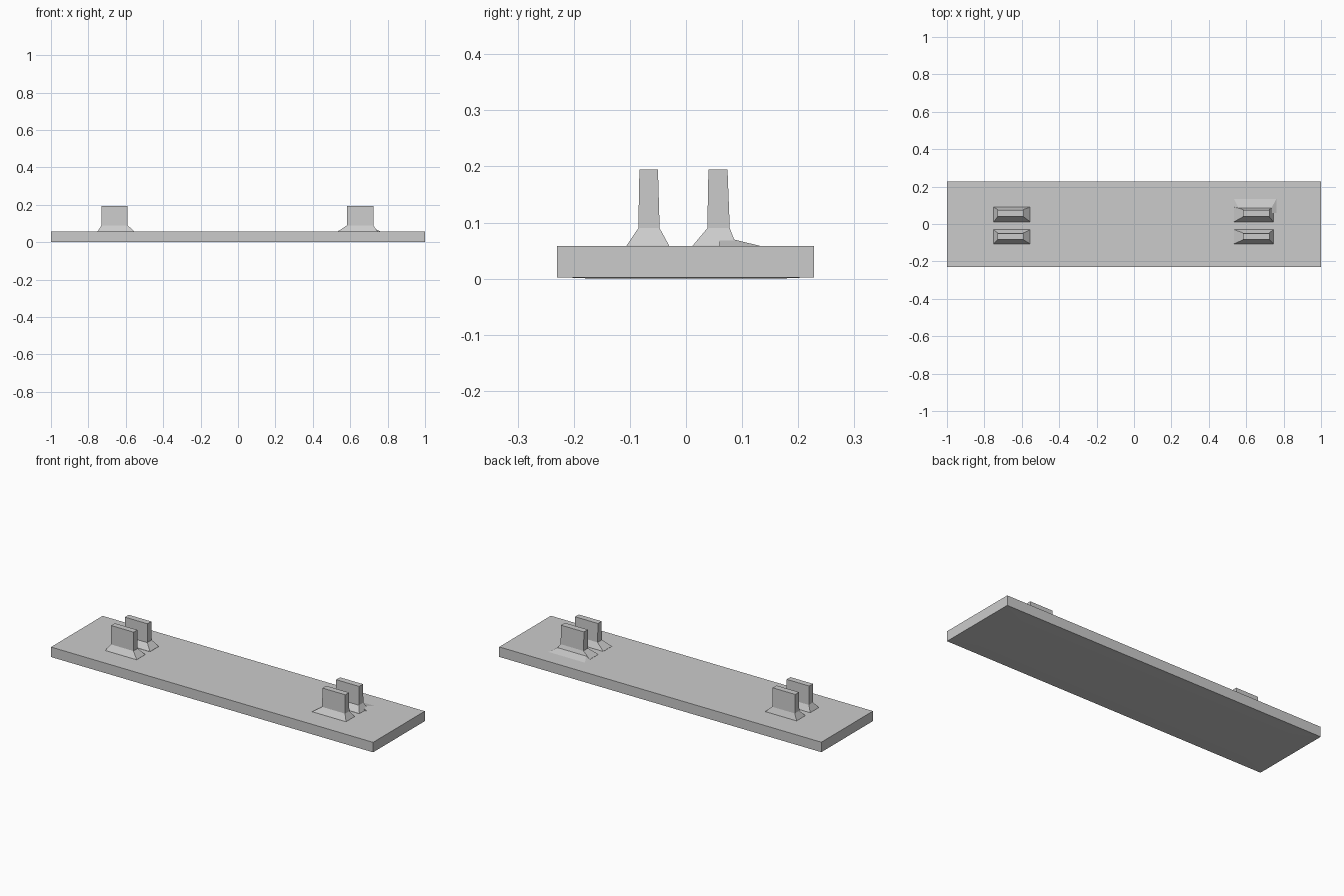
import bpy, bmesh

if "Cube" in bpy.data.objects:
    bpy.data.objects.remove(bpy.data.objects["Cube"])

def loft(name, rings):
    """Stack rectangles (x0, x1, y0, y1, z) into one closed flat-faced solid."""
    bm = bmesh.new()
    loops = []
    for x0, x1, y0, y1, z in rings:
        loops.append([bm.verts.new(p) for p in
                      ((x0, y0, z), (x1, y0, z), (x1, y1, z), (x0, y1, z))])
    for a, b in zip(loops, loops[1:]):
        for i in range(4):
            j = (i + 1) % 4
            bm.faces.new((a[i], a[j], b[j], b[i]))
    bm.faces.new(loops[0][::-1])
    bm.faces.new(loops[-1])
    bmesh.ops.recalc_face_normals(bm, faces=bm.faces)
    mesh = bpy.data.meshes.new(name)
    bm.to_mesh(mesh)
    bm.free()
    obj = bpy.data.objects.new(name, mesh)
    bpy.context.collection.objects.link(obj)
    return obj

TOP = 0.058

# Base plate
loft("base_plate", [(-1, 1, -0.23, 0.228, 0.002), (-1, 1, -0.23, 0.228, TOP)])
# Faint raised pad under the plate that touches the ground
loft("bottom_pad", [(-0.85, 0.85, -0.16, 0.16, 0.0), (-0.98, 0.98, -0.21, 0.21, 0.002)])

# Upright lugs with flared feet, two pairs
sides = {"left": ((-0.75, -0.555), (-0.73, -0.59)),
         "right": ((0.535, 0.745), (0.582, 0.724))}
rows = {"front": ((-0.106, -0.03), (-0.085, -0.047), (-0.083, -0.05)),
        "back": ((0.012, 0.09), (0.038, 0.078), (0.04, 0.074))}
for side, (foot_x, post_x) in sides.items():
    for row, (foot_y, post_y, top_y) in rows.items():
        loft(f"{side}_{row}_lug", [
            (*foot_x, *foot_y, TOP - 0.005),
            (*foot_x, *foot_y, TOP + 0.001),
            (*post_x, *post_y, 0.09),
            (*post_x, *top_y, 0.195)])

# Shallow wedge behind the right back lug
loft("right_back_wedge", [(0.53, 0.765, 0.06, 0.142, TOP - 0.002),
                          (0.56, 0.735, 0.06, 0.085, 0.07)])
